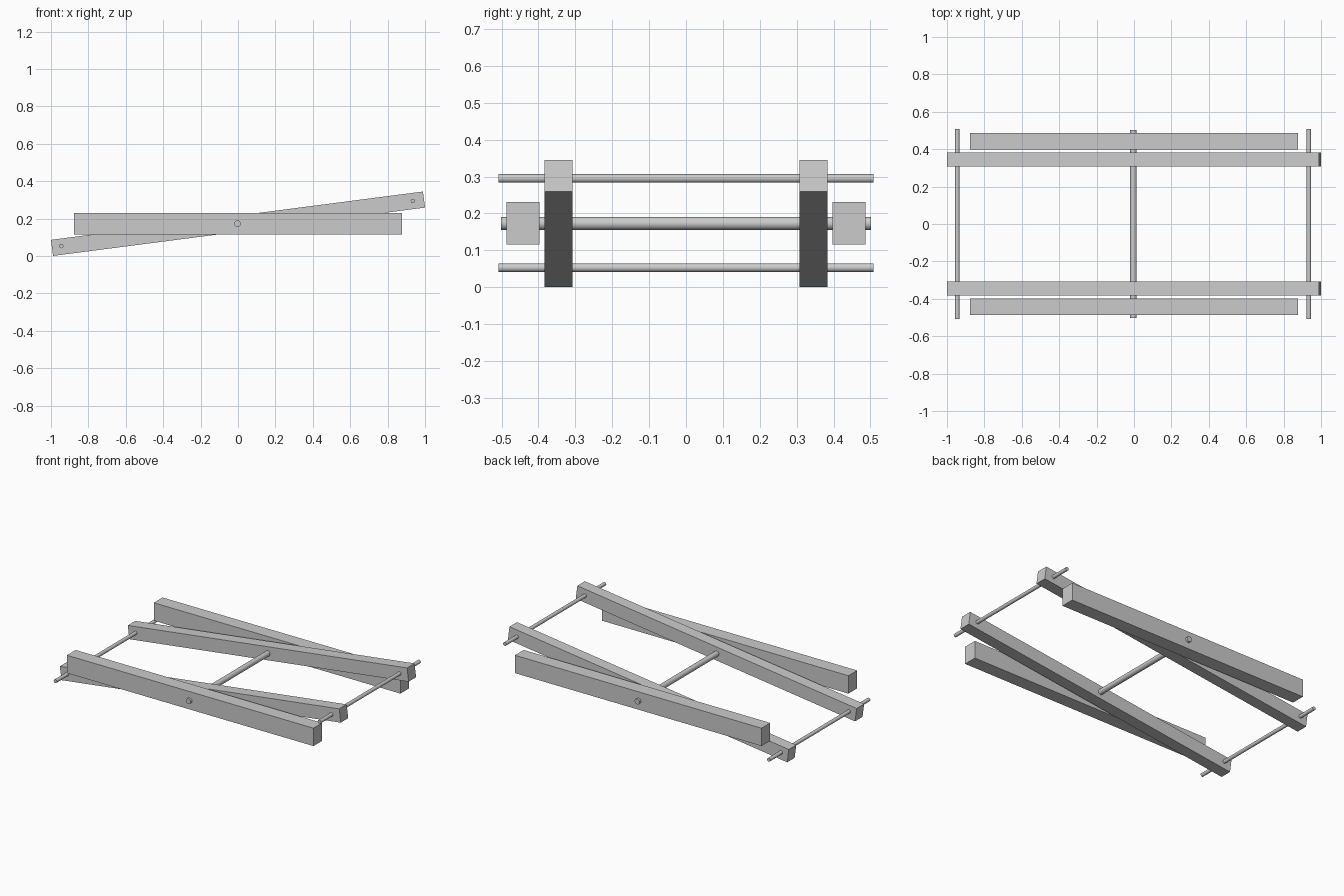
import bpy
import math
from mathutils import Matrix, Vector

cube = bpy.data.objects.get("Cube")
if cube:
    bpy.data.objects.remove(cube, do_unlink=True)

# Single grey finish
grey = bpy.data.materials.new("light grey")
GREY = (0.6, 0.6, 0.6, 1)
grey.diffuse_color = GREY
grey.use_nodes = True
grey.node_tree.nodes["Principled BSDF"].inputs["Base Color"].default_value = GREY

PIVOT_Z = 0.173
TILT = math.radians(7.4)


def beam(name, y, size, tilt=0.0):
    """Rectangular beam along x, tilted about the pivot."""
    bpy.ops.mesh.primitive_cube_add(size=1, location=(0, y, PIVOT_Z), rotation=(0, -tilt, 0))
    ob = bpy.context.object
    ob.name = name
    ob.data.transform(Matrix.Diagonal((*size, 1)))
    ob.data.materials.append(grey)


def rod(name, x, z, radius, length):
    """Round rod along y."""
    bpy.ops.mesh.primitive_cylinder_add(vertices=32, radius=radius, depth=length,
                                        location=(x, 0, z), rotation=(math.pi / 2, 0, 0))
    ob = bpy.context.object
    ob.name = name
    ob.data.materials.append(grey)
    bpy.ops.object.shade_smooth_by_angle(angle=math.radians(30))


# Level outer beams and tilted inner beams, front and back
for side, s in (("front", -1), ("back", 1)):
    beam(side + "_outer_beam", s * 0.442, (1.756, 0.089, 0.115))
    beam(side + "_inner_beam", s * 0.345, (2.0055, 0.076, 0.0865), TILT)

# Pivot rod through all beams, thin rods through the inner beam ends
rod("pivot_rod", -0.003, PIVOT_Z, 0.0175, 1.003)
rod("right_end_rod", -0.945, 0.053, 0.0115, 1.016)
rod("left_end_rod", 0.935, 0.295, 0.0115, 1.016)
